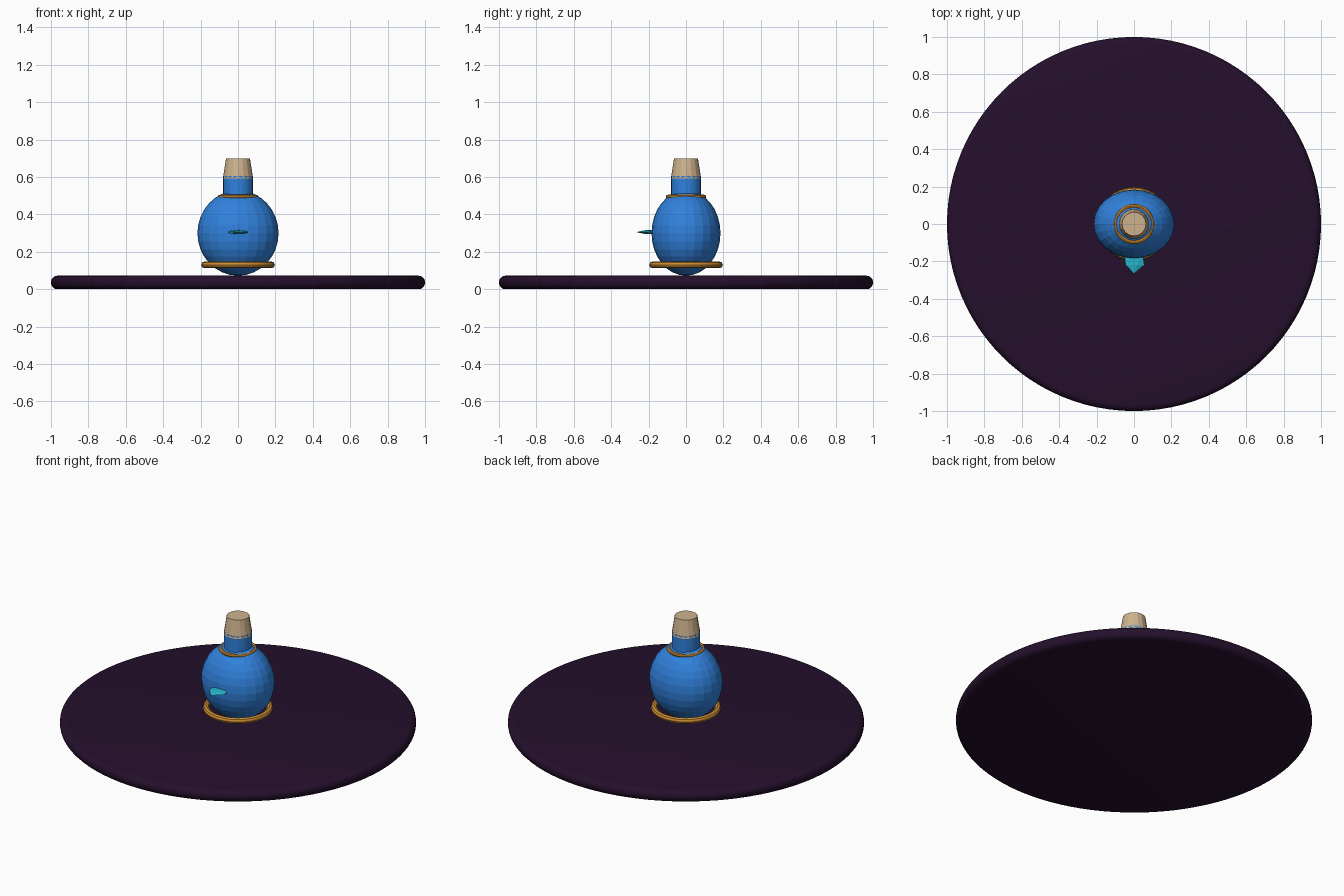
import bpy
import math

if "Cube" in bpy.data.objects:
    bpy.data.objects.remove(bpy.data.objects["Cube"], do_unlink=True)


def material(name, r, g, b):
    mat = bpy.data.materials.new(name)
    mat.use_nodes = True
    mat.diffuse_color = (r, g, b, 1)
    mat.node_tree.nodes["Principled BSDF"].inputs["Base Color"].default_value = (r, g, b, 1)
    return mat


def finish(name, mat):
    """Name the active object, apply its scale and rotation, give it a colour."""
    obj = bpy.context.object
    obj.name = name
    obj.data.name = name
    bpy.ops.object.transform_apply(location=False, rotation=True, scale=True)
    obj.data.materials.append(mat)
    return obj


def ring(name, major, minor, z, mat):
    bpy.ops.mesh.primitive_torus_add(major_radius=major, minor_radius=minor,
                                     major_segments=32, minor_segments=8,
                                     location=(0, 0, z))
    return finish(name, mat)


purple = material("dark purple", 0.018, 0.005, 0.025)
blue = material("glass blue", 0.03, 0.22, 0.72)
gold = material("gold", 0.62, 0.27, 0.035)
tan = material("cork tan", 0.62, 0.45, 0.27)
teal = material("gem teal", 0.02, 0.48, 0.62)

# Round base with a rolled edge
bpy.ops.mesh.primitive_cylinder_add(vertices=96, radius=1, depth=0.072,
                                    location=(0, 0, 0.036))
base = finish("base_disc", purple)
bevel = base.modifiers.new("rolled edge", 'BEVEL')
bevel.width = 0.034
bevel.segments = 5
bevel.limit_method = 'ANGLE'
bpy.ops.object.modifier_apply(modifier=bevel.name)
bpy.ops.object.shade_smooth_by_angle(angle=math.radians(40))

# Faceted flask body, slightly flattened front to back
bpy.ops.mesh.primitive_uv_sphere_add(segments=24, ring_count=16, radius=0.217,
                                     location=(0, 0, 0.3))
bpy.context.object.scale = (1, 0.85, 1.05)
finish("flask_body", blue)

# Neck
bpy.ops.mesh.primitive_cylinder_add(vertices=24, radius=0.079, depth=0.16,
                                    location=(0, 0, 0.525))
finish("flask_neck", blue)

# Tapered cork
bpy.ops.mesh.primitive_cone_add(vertices=16, radius1=0.081, radius2=0.064,
                                depth=0.108, location=(0, 0, 0.645))
finish("cork", tan)

# Gold rings around the foot and the shoulder
ring("foot_ring", 0.179, 0.018, 0.13, gold)
ring("shoulder_ring", 0.097, 0.011, 0.494, gold)

# Flat gem on the front
bpy.ops.mesh.primitive_ico_sphere_add(subdivisions=1, radius=1,
                                      location=(0, -0.18, 0.305),
                                      rotation=(math.radians(90), 0, 0))
bpy.context.object.scale = (0.062, 0.012, 0.086)
finish("front_gem", teal)
